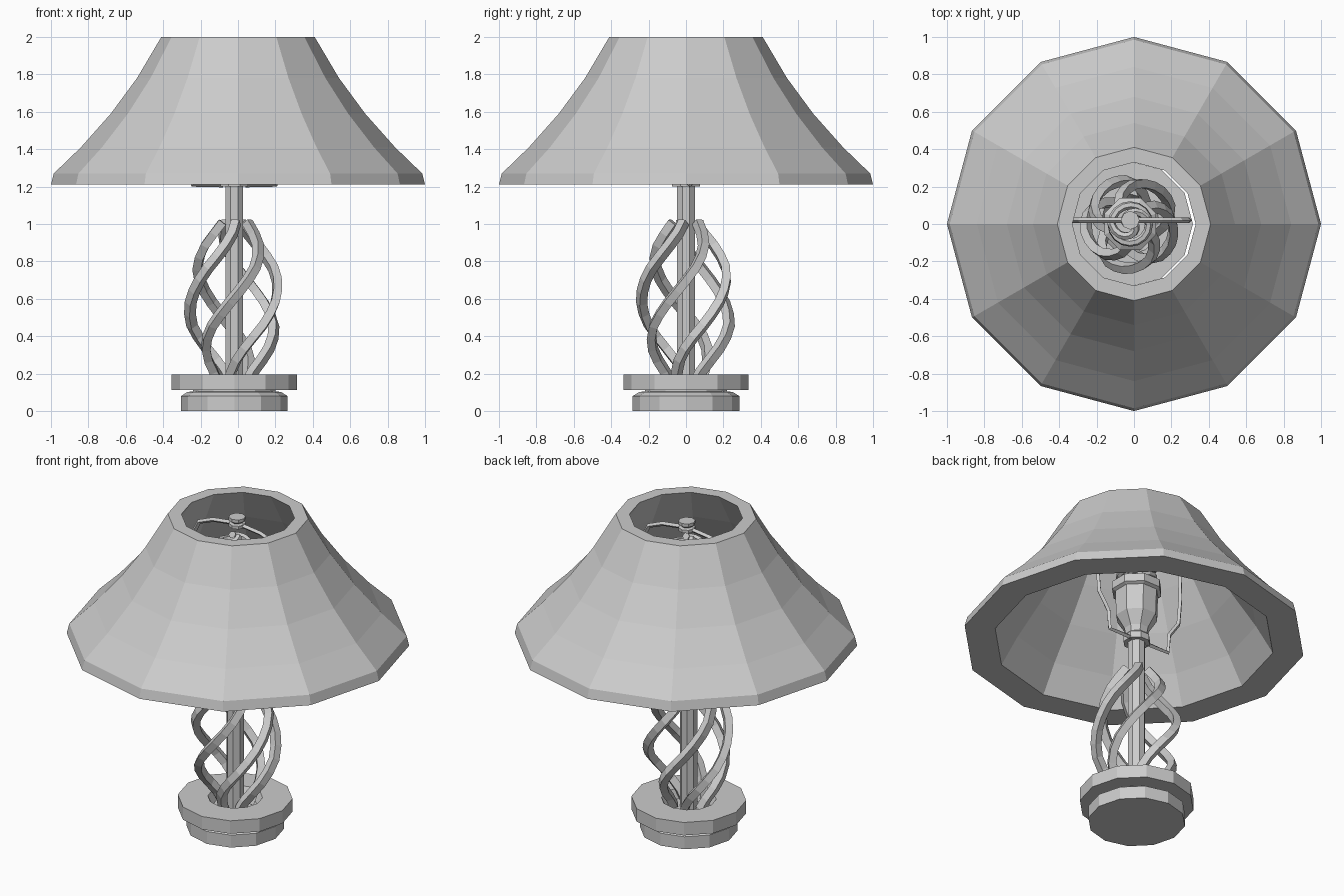
import bpy
from math import sin, cos, pi, radians

if "Cube" in bpy.data.objects:
    bpy.data.objects.remove(bpy.data.objects["Cube"])

CX, CY = -0.02, 0.0   # axis of the base and stem


def lathe(name, profile, n=12, cx=CX, cy=CY, rot=0.0, loop=False):
    """Revolve (radius, z) points; loop joins the last ring to the first."""
    verts = [(cx + r * cos(rot + 2 * pi * i / n), cy + r * sin(rot + 2 * pi * i / n), z)
             for r, z in profile for i in range(n)]
    m = len(profile)
    faces = []
    for k in range(m if loop else m - 1):
        a, b = k * n, ((k + 1) % m) * n
        faces += [(a + i, a + (i + 1) % n, b + (i + 1) % n, b + i) for i in range(n)]
    if not loop:
        faces += [tuple(reversed(range(n))), tuple(range((m - 1) * n, m * n))]
    me = bpy.data.meshes.new(name)
    me.from_pydata(verts, [], faces)
    ob = bpy.data.objects.new(name, me)
    bpy.context.collection.objects.link(ob)
    return ob


def tube(name, pts, radius, res=0, cyclic=False):
    """Flat-sided bar swept along a path."""
    cu = bpy.data.curves.new(name, 'CURVE')
    cu.dimensions = '3D'
    cu.bevel_depth, cu.bevel_resolution, cu.use_fill_caps = radius, res, True
    sp = cu.splines.new('POLY')
    sp.points.add(len(pts) - 1)
    for p, co in zip(sp.points, pts):
        p.co = (*co, 1)
    sp.use_cyclic_u = cyclic
    sp.use_smooth = False
    ob = bpy.data.objects.new(name, cu)
    bpy.context.collection.objects.link(ob)
    bpy.ops.object.select_all(action='DESELECT')
    ob.select_set(True)
    bpy.context.view_layer.objects.active = ob
    bpy.ops.object.convert(target='MESH')
    return ob


def lerp_table(table, z):
    for (z0, r0), (z1, r1) in zip(table, table[1:]):
        if z <= z1:
            return r0 + (r1 - r0) * (z - z0) / (z1 - z0)
    return table[-1][1]


# Thick twelve-sided flared shade
lathe("shade", [(1.0, 1.21), (0.985, 1.27), (0.84, 1.41), (0.68, 1.59), (0.54, 1.78),
                (0.41, 2.0), (0.33, 2.0), (0.45, 1.79), (0.58, 1.58), (0.72, 1.38),
                (0.82, 1.21)], cx=0, loop=True)

# Base: lower foot with bevel and neck, upper dish with a recess
lathe("base_foot", [(0.285, 0), (0.285, 0.08), (0.25, 0.102), (0.22, 0.105), (0.22, 0.115)])
lathe("base_dish", [(0.335, 0.112), (0.335, 0.195), (0.16, 0.195), (0.13, 0.14)])

# Central stem
lathe("stem", [(0.052, 0.12), (0.052, 1.22)], n=8, rot=pi / 8)

# Five twisted strands forming the cage
bulge = [(0.15, 0.085), (0.2, 0.105), (0.28, 0.155), (0.36, 0.2), (0.46, 0.232),
         (0.56, 0.24), (0.68, 0.232), (0.78, 0.21), (0.88, 0.16), (0.96, 0.105), (1.01, 0.07)]
for k in range(5):
    path = []
    for z in [0.15 + 0.86 * i / 14 for i in range(15)]:
        a = radians(200 * (z - 0.7) + 72 * k)
        r = lerp_table(bulge, z)
        path.append((CX + r * cos(a), CY + r * sin(a), z))
    tube("cage_strand_%d" % (k + 1), path, 0.032)

# Lamp socket with saddle, cup and collar
lathe("socket_saddle", [(0.08, 1.2), (0.08, 1.24), (0.06, 1.26)], n=8, rot=pi / 8)
lathe("socket", [(0.065, 1.24), (0.075, 1.29), (0.125, 1.37), (0.13, 1.53), (0.15, 1.54),
                 (0.15, 1.59), (0.1, 1.62)], n=8, rot=pi / 8)

# Double-helix bulb
for k in range(2):
    path = []
    for i in range(41):
        t = i / 40
        a = 2 * pi * 2.5 * t + k * pi
        r = 0.1 if t < 0.8 else 0.1 - 0.08 * (t - 0.8) / 0.2
        path.append((CX + r * cos(a), CY + r * sin(a), 1.6 + 0.27 * t))
    tube("bulb_coil_%d" % (k + 1), path, 0.022, 1)

# Wire harp around the bulb, with finial
side = [(0.06, 1.21), (0.22, 1.21), (0.23, 1.33), (0.3, 1.43), (0.315, 1.6),
        (0.31, 1.8), (0.27, 1.88), (0.17, 1.92), (0.05, 1.935)]
harp = [(CX - x, 0.02, z) for x, z in side] + [(CX + x, 0.02, z) for x, z in reversed(side)]
tube("harp", harp, 0.014)
lathe("finial", [(0.05, 1.925), (0.05, 1.945), (0.03, 1.95), (0.05, 1.965), (0.05, 1.985)],
      n=8, cy=0.02)
